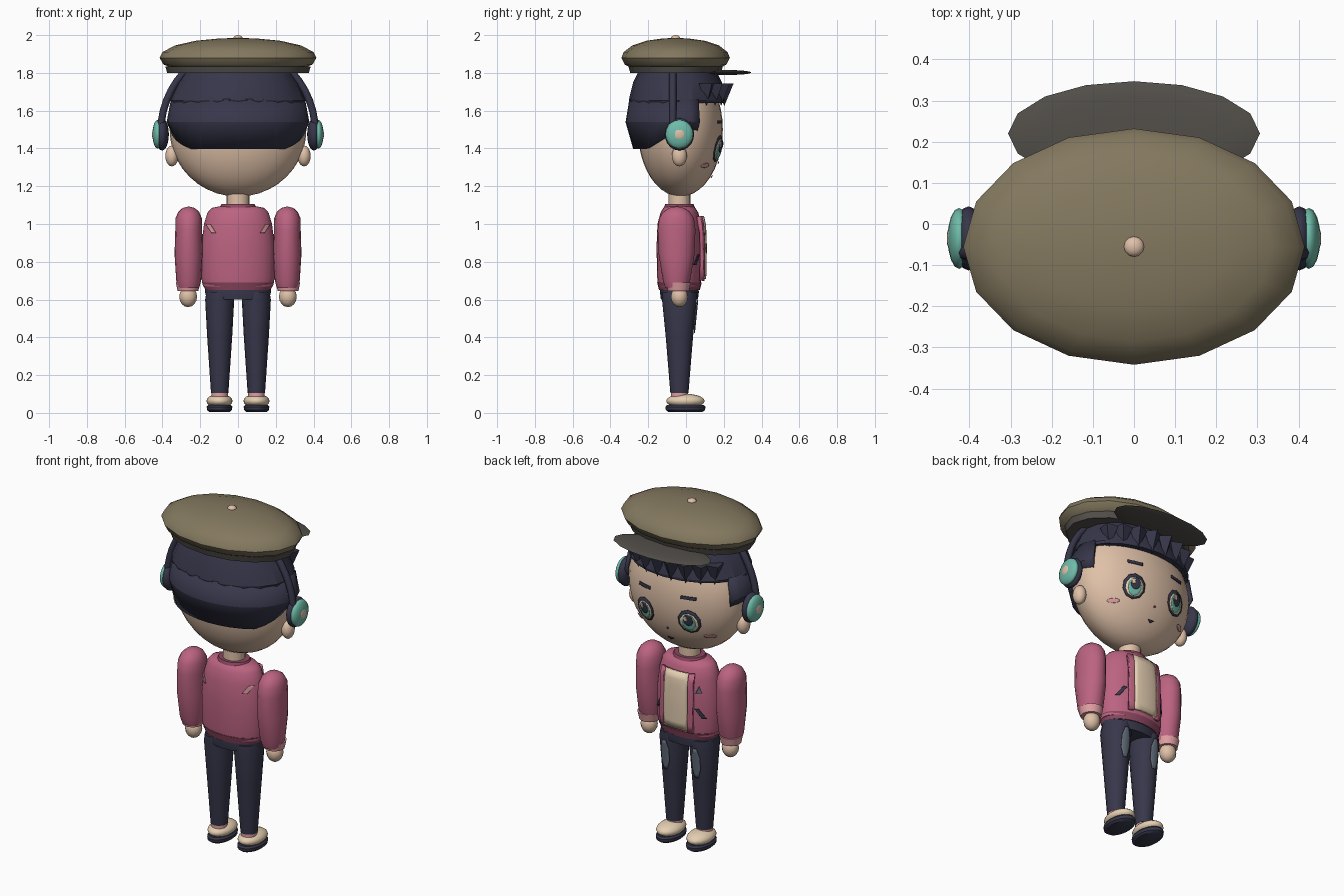
import bpy, bmesh
from math import sin, cos, pi, sqrt
from mathutils import Matrix, Vector

cube = bpy.data.objects.get("Cube")
if cube:
    bpy.data.objects.remove(cube, do_unlink=True)


def material(name, *rgb):
    m = bpy.data.materials.new(name)
    m.use_nodes = True
    m.diffuse_color = (*rgb, 1)
    m.node_tree.nodes["Principled BSDF"].inputs["Base Color"].default_value = (*rgb, 1)
    return m


OLIVE = material("olive", .23, .19, .115)
BRIM = material("dark_brim", .085, .078, .068)
SKIN = material("skin", .74, .53, .39)
NAVY = material("navy", .038, .038, .07)
ROSE = material("rose", .50, .125, .22)
DEEP = material("deep_rose", .27, .065, .12)
PALE = material("pale_pink", .74, .34, .36)
CREAM = material("cream", .78, .62, .44)
TEAL = material("teal", .16, .50, .40)
SLATE = material("slate", .12, .15, .19)


def finish(name, bm, mat, smooth=35):
    bmesh.ops.recalc_face_normals(bm, faces=bm.faces)
    me = bpy.data.meshes.new(name)
    bm.to_mesh(me)
    bm.free()
    ob = bpy.data.objects.new(name, me)
    bpy.context.collection.objects.link(ob)
    me.materials.append(mat)
    if smooth:
        bpy.ops.object.select_all(action='DESELECT')
        ob.select_set(True)
        bpy.context.view_layer.objects.active = ob
        bpy.ops.object.shade_smooth_by_angle(angle=smooth * pi / 180)
    return ob


def solidify(ob, thickness):
    mod = ob.modifiers.new("thickness", 'SOLIDIFY')
    mod.thickness = thickness
    mod.offset = 0


def ball(name, loc, size, mat, seg=16, rings=10):
    bm = bmesh.new()
    bmesh.ops.create_uvsphere(bm, u_segments=seg, v_segments=rings, radius=1,
                              matrix=Matrix.Translation(loc) @ Matrix.Diagonal((*size, 1)))
    return finish(name, bm, mat, 60)


def lathe(name, rings, mat, cx=0, cy=-.035, seg=20, smooth=40):
    """Stack of elliptical rings (z, rx, ry), closed at both ends."""
    bm = bmesh.new()
    loops = [[bm.verts.new((cx + rx * cos(2 * pi * i / seg), cy + ry * sin(2 * pi * i / seg), z))
              for i in range(seg)] for z, rx, ry in rings]
    for a, b in zip(loops, loops[1:]):
        for i in range(seg):
            j = (i + 1) % seg
            bm.faces.new((a[i], a[j], b[j], b[i]))
    bm.faces.new(loops[0])
    bm.faces.new(loops[-1])
    return finish(name, bm, mat, smooth)


def wrap(name, pts, mat, surface, lift=.006, thickness=.004):
    """Thin plate drawn in x, z and laid on a curved surface."""
    bm = bmesh.new()
    mid = [sum(p[k] for p in pts) / len(pts) for k in (0, 1)]
    c = bm.verts.new((mid[0], 0, mid[1]))
    vs = [bm.verts.new((x, 0, z)) for x, z in pts]
    for a, b in zip(vs, vs[1:] + vs[:1]):
        bm.faces.new((c, a, b))
    bmesh.ops.subdivide_edges(bm, edges=bm.edges, cuts=3, use_grid_fill=True)
    for v in bm.verts:
        y = surface(v.co.x, v.co.z)
        v.co.y = y + (lift if y > -.035 else -lift)
    solidify(finish(name, bm, mat), thickness)


def oval(x, z, rx, rz, n=10):
    return [(x + rx * cos(2 * pi * (i + .5) / n), z + rz * sin(2 * pi * (i + .5) / n)) for i in range(n)]


def rect(x, z, w, h, lean=0):
    return [(x - w + lean, z + h), (x + w + lean, z + h), (x + w - lean, z - h), (x - w - lean, z - h)]


def ring_surface(rings, cx=0, cy=-.035, side=1):
    def y(x, z):
        for (z0, a0, b0), (z1, a1, b1) in zip(rings, rings[1:]):
            if z <= z1:
                break
        t = min(1, max(0, (z - z0) / (z1 - z0)))
        rx, ry = a0 + t * (a1 - a0), b0 + t * (b1 - b0)
        return cy + side * ry * sqrt(max(0, 1 - ((x - cx) / rx) ** 2))
    return y


def face(x, z):
    return -.03 + .225 * sqrt(max(0, 1 - (x / .362) ** 2 - ((z - 1.5) / .355) ** 2))


# Head and neck
ball("head", (0, -.03, 1.5), (.362, .225, .355), SKIN, 32, 20)
lathe("neck", [(1.06, .06, .058), (1.18, .06, .058)], SKIN)

# Back hair: open shell with raised sides
bm = bmesh.new()
SEG = 32
loops = []
for z, rx, ry in [(1.40, .345, .235), (1.54, .368, .275), (1.66, .345, .255)]:
    loop = []
    for i in range(SEG // 2 + 5):
        a = pi - pi / 8 + (i - 0) * (pi + pi / 4) / (SEG // 2 + 4)
        a += pi / 4 * 0
        x, y = rx * cos(a), -.035 + ry * sin(a)
        rise = min(.09, max(0, (y + .2) * .6)) if z < 1.5 else 0
        loop.append(bm.verts.new((x, y, z + rise)))
    loops.append(loop)
for a, b in zip(loops, loops[1:]):
    for i in range(len(a) - 1):
        bm.faces.new((a[i], a[i + 1], b[i + 1], b[i]))
solidify(finish("back_hair", bm, NAVY, 20), .02)

# Upper hair and fringe spikes
lathe("upper_hair", [(1.64, .355, .255), (1.655, .36, .258), (1.75, .318, .235), (1.82, .27, .2)],
      NAVY, cy=-.045, smooth=20)
for k in range(8):
    a = pi * (.2 + .6 * k / 7)
    base = Vector((.325 * cos(a), -.03 + .235 * sin(a), 1.685))
    bm = bmesh.new()
    bmesh.ops.create_cone(bm, cap_ends=True, segments=4, radius1=0, radius2=.05, depth=.12,
                          matrix=Matrix.Translation(base) @ Matrix.Rotation(a, 4, 'Z'))
    finish("fringe_spike", bm, NAVY, 0)

# Flat cap
CAP = dict(cy=-.055, seg=16)
lathe("cap_band", [(1.80, .375, .24), (1.835, .385, .25)], BRIM, **CAP)
lathe("cap_crown", [(1.825, .35, .235), (1.845, .395, .27), (1.88, .415, .287), (1.91, .40, .275),
                    (1.945, .335, .23), (1.97, .225, .155), (1.982, .1, .07), (1.985, .01, .01)], OLIVE, **CAP)
ball("cap_button", (0, -.055, 1.983), (.025, .025, .017), SKIN, 12, 8)
ball("cap_brim", (0, .22, 1.802), (.306, .127, .013), BRIM, 16, 8)

# Headphone band
cu = bpy.data.curves.new("headphone_band", 'CURVE')
cu.dimensions = '3D'
cu.bevel_depth = .019
cu.bevel_resolution = 2
sp = cu.splines.new('POLY')
sp.points.add(24)
for i, p in enumerate(sp.points):
    p.co = (.41 * cos(pi * i / 24), -.07, 1.48 + .45 * sin(pi * i / 24), 1)
band = bpy.data.objects.new("headphone_band", cu)
bpy.context.collection.objects.link(band)
cu.materials.append(NAVY)

# Jacket body, hem, collar
TORSO = [(.67, .185, .112), (.72, .195, .118), (.88, .195, .121), (1.0, .18, .116),
         (1.06, .162, .1), (1.085, .14, .085), (1.095, .09, .065)]
lathe("jacket", TORSO, ROSE, seg=24)
lathe("jacket_hem", [(.65, .172, .108), (.69, .19, .118)], DEEP, seg=24)
lathe("collar", [(1.08, .1, .085), (1.105, .088, .075)], DEEP)
chest = ring_surface(TORSO)
back = ring_surface(TORSO, side=-1)
wrap("shirt_panel", [(-.075, .71), (.075, .71), (.07, 1.04), (-.07, 1.04)], CREAM, chest, .015, .02)
wrap("chest_patch", [(-.14, .93), (-.11, .93), (-.125, .97)], SLATE, chest)

# Hips
lathe("hips", [(.6, .165, .098), (.64, .175, .103), (.675, .172, .1)], NAVY)

ARM = [(.66, .055, .058), (.7, .066, .072), (.84, .075, .095), (.97, .071, .1), (1.03, .07, .092),
       (1.065, .055, .07), (1.085, .032, .04), (1.092, .005, .006)]
LEG = [(.105, .046, .048), (.4, .066, .072), (.6, .077, .092), (.64, .07, .09)]

for s, side in ((1, "left"), (-1, "right")):
    def name(part):
        return side + "_" + part

    # Ear and headphone cup
    ball(name("ear"), (s * .35, -.035, 1.36), (.035, .04, .055), SKIN)
    ball(name("cup_pad"), (s * .402, -.035, 1.475), (.036, .078, .086), NAVY)
    ball(name("cup_shell"), (s * .425, -.035, 1.475), (.028, .074, .076), TEAL)
    ball(name("cup_cap"), (s * .441, -.035, 1.475), (.014, .036, .037), SKIN)

    # Eye, brow and blush
    x = s * .142
    wrap(name("eye_outline"), oval(x, 1.40, .063, .071), NAVY, face, .007)
    wrap(name("eye_white"), oval(x, 1.395, .050, .056), CREAM, face, .010)
    wrap(name("iris"), oval(x, 1.395, .037, .052), TEAL, face, .013)
    wrap(name("pupil"), oval(x, 1.412, .027, .034), NAVY, face, .016)
    wrap(name("eye_glint"), rect(x + .014, 1.42, .009, .013), CREAM, face, .019)
    wrap(name("brow"), rect(x, 1.54, .042, .009), NAVY, face)
    wrap(name("blush"), oval(s * .228, 1.31, .028, .012), PALE, face)

    # Sleeve, cuff and hand
    lathe(name("sleeve"), ARM, ROSE, s * .261, -.05, 16, 60)
    lathe(name("cuff"), [(.645, .055, .056), (.69, .064, .066)], PALE, s * .265, -.04, 16)
    ball(name("hand"), (s * .264, -.035, .615), (.047, .045, .055), SKIN, 12, 8)

    # Jacket details
    wrap(name("lapel"), rect(s * .09, .87, .014, .17), ROSE, chest, .017, .02)
    wrap(name("pocket"), rect(s * .135, .81, .01, .028, -s * .018), NAVY, chest)
    wrap(name("back_stripe"), rect(s * .143, .975, .012, .022, s * .014), PALE, back)

    # Leg, worn denim patch and shoe
    lathe(name("leg"), LEG, NAVY, s * .097, -.035, 16)
    thigh = ring_surface(LEG, s * .097)
    wrap(name("denim_patch"), oval(s * .1, .51, .028, .095, 8), SLATE, thigh)
    lathe(name("sock"), [(.07, .044, .046), (.122, .043, .045)], PALE, s * .097)
    ball(name("shoe"), (s * .098, -.003, .063), (.069, .102, .038), CREAM)
    lathe(name("sole"), [(.005, .055, .09), (.015, .066, .104), (.032, .068, .106), (.042, .06, .098)],
          NAVY, s * .098, -.003)

# Nose and mouth
wrap("nose", oval(0, 1.325, .006, .007, 6), DEEP, face)
wrap("mouth", [(-.02, 1.258), (.02, 1.258), (0, 1.243)], NAVY, face)
